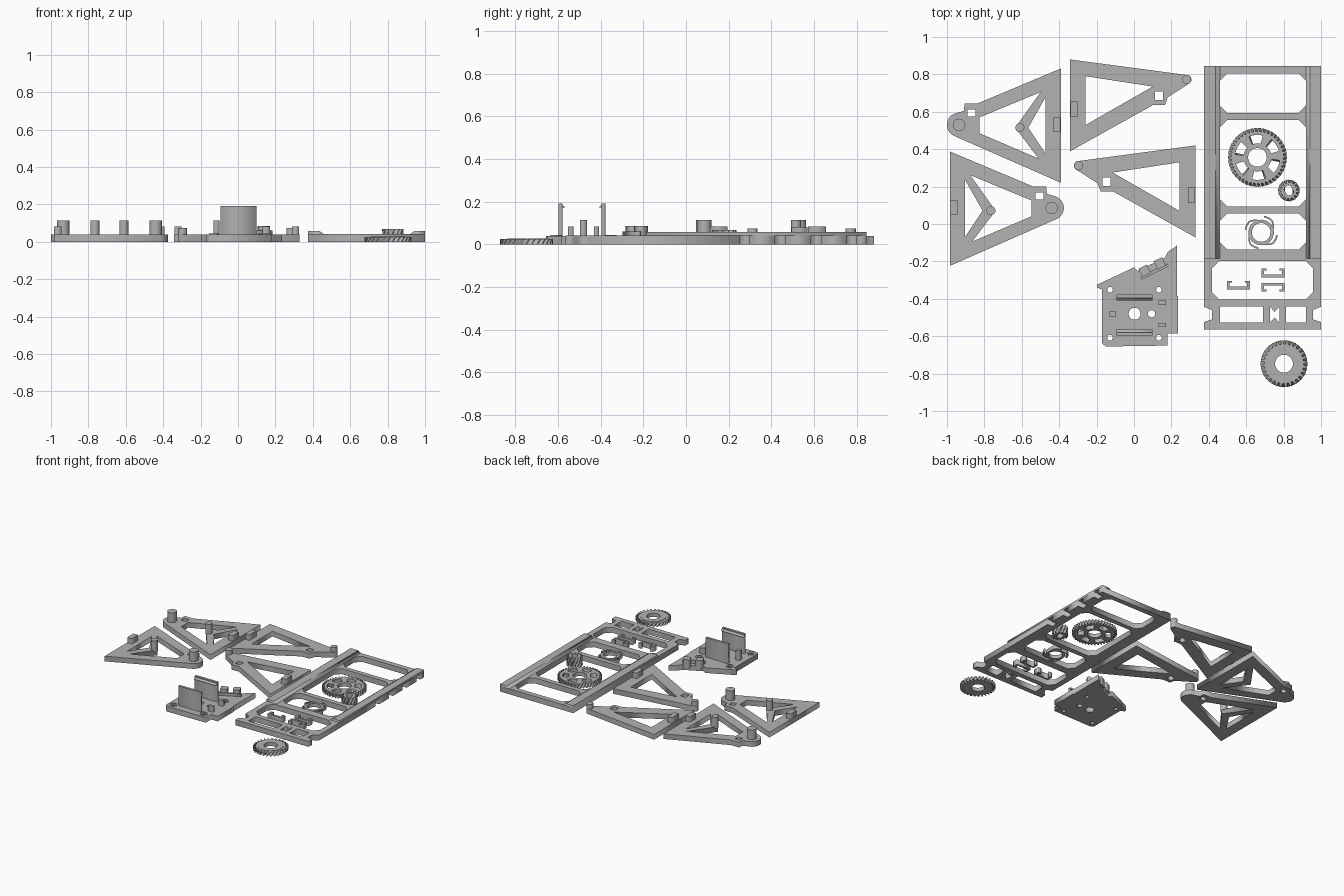
import bpy, math
from math import cos, sin, pi, radians

if "Cube" in bpy.data.objects:
    bpy.data.objects.remove(bpy.data.objects["Cube"])

grey = bpy.data.materials.new("light grey plastic")
grey.diffuse_color = (0.45, 0.45, 0.45, 1)
grey.use_nodes = True
grey.node_tree.nodes["Principled BSDF"].inputs["Base Color"].default_value = grey.diffuse_color


def circle(x, y, r, n=32, start=0.0):
    return [(x + r * cos(start + 2 * pi * i / n), y + r * sin(start + 2 * pi * i / n)) for i in range(n)]


def rect(x0, x1, y0, y1):
    return [(x0, y0), (x1, y0), (x1, y1), (x0, y1)]


def chamfered(x0, x1, y0, y1, c=0.04):
    return [(x0 + c, y0), (x1 - c, y0), (x1, y0 + c), (x1, y1 - c),
            (x1 - c, y1), (x0 + c, y1), (x0, y1 - c), (x0, y0 + c)]


def plate(name, outline, z0, z1, holes=(), warp=None):
    """Extruded flat outline with holes; warp remaps each vertex."""
    cu = bpy.data.curves.new(name, 'CURVE')
    cu.dimensions = '2D'
    cu.fill_mode = 'BOTH'
    cu.extrude = (z1 - z0) / 2
    for loop in [outline, *holes]:
        sp = cu.splines.new('POLY')
        sp.points.add(len(loop) - 1)
        for p, (x, y) in zip(sp.points, loop):
            p.co = (x, y, 0, 1)
        sp.use_cyclic_u = True
    tmp = bpy.data.objects.new(name + "_curve", cu)
    bpy.context.collection.objects.link(tmp)
    dg = bpy.context.evaluated_depsgraph_get()
    me = bpy.data.meshes.new_from_object(tmp.evaluated_get(dg))
    bpy.data.objects.remove(tmp)
    me.materials.clear()
    me.materials.append(grey)
    for v in me.vertices:
        v.co.z += (z0 + z1) / 2
        if warp:
            v.co.x, v.co.y, v.co.z = warp(*v.co)
    ob = bpy.data.objects.new(name, me)
    bpy.context.collection.objects.link(ob)
    return ob


def box(name, x0, x1, y0, y1, z0, z1, warp=None):
    return plate(name, rect(x0, x1, y0, y1), z0, z1, (), warp)


def peg(name, x, y, r, z1):
    ob = plate(name, circle(x, y, r), 0.03, z1)
    bpy.context.view_layer.objects.active = ob
    ob.select_set(True)
    bpy.ops.object.shade_smooth_by_angle(angle=radians(30))
    ob.select_set(False)


# Side brackets with a rounded peg end, and their mirrored copies
for tag, f in (("left", lambda p: p), ("left_mirrored", lambda p: (-1.375 - p[0], p[1] - 0.444))):
    m = lambda pts: [f(p) for p in pts]
    end = [(-0.935 + 0.065 * cos(radians(a)), 0.53 + 0.065 * sin(radians(a))) for a in range(112, 249, 8)]
    out = end + [(-0.39, 0.22), (-0.39, 0.832), (-0.835, 0.645), (-0.905, 0.645), (-0.91, 0.605)]
    holes = [[(-0.826, 0.57), (-0.50, 0.705), (-0.635, 0.515), (-0.51, 0.35), (-0.826, 0.485)],
             [(-0.472, 0.68), (-0.472, 0.375), (-0.565, 0.515)],
             rect(-0.89, -0.848, 0.575, 0.612)]
    plate(tag + "_bracket", m(out), 0, 0.04, [m(h) for h in holes])
    peg(tag + "_large_peg", *f((-0.935, 0.53)), 0.033, 0.115)
    peg(tag + "_small_peg", *f((-0.61, 0.515)), 0.024, 0.115)
    plate(tag + "_catch", m(rect(-0.432, -0.392, 0.495, 0.57)), 0.03, 0.082)

# Plain triangular brackets and their mirrored copies
for tag, f in (("centre", lambda p: p), ("centre_mirrored", lambda p: (-0.014 - p[0], p[1] - 0.46))):
    m = lambda pts: [f(p) for p in pts]
    end = [(0.282 + 0.025 * cos(radians(a)), 0.772 + 0.025 * sin(radians(a))) for a in range(-60, 83, 12)]
    out = end + [(-0.343, 0.88), (-0.343, 0.388), (0.10, 0.635), (0.165, 0.635), (0.18, 0.677)]
    holes = [[(-0.258, 0.79), (0.10, 0.735), (-0.258, 0.53)], rect(0.112, 0.155, 0.663, 0.708)]
    plate(tag + "_bracket", m(out), 0, 0.04, [m(h) for h in holes])
    peg(tag + "_peg", *f((0.282, 0.772)), 0.024, 0.075)
    plate(tag + "_catch", m(rect(-0.34, -0.302, 0.572, 0.655)), 0.03, 0.083)

# Frame with windows, dovetail notches and slots along the right edge
right = [(1.0, -0.565), (1.0, -0.525), (0.957, -0.51), (0.957, -0.46), (1.0, -0.442)]
for y in (0.25, 0.418, 0.585, 0.752):
    right += [(1.0, y), (0.955, y), (0.955, y + 0.047), (1.0, y + 0.047)]
out = [(0.373, -0.565)] + right + [(1.0, 0.845), (0.373, 0.845),
       (0.373, -0.442), (0.416, -0.46), (0.416, -0.51), (0.373, -0.525)]
wins = [chamfered(0.459, 0.92, a, b) for a, b in ((0.594, 0.805), (0.094, 0.557), (-0.137, 0.056))]
wins += [chamfered(0.416, 0.957, -0.404, -0.197),
         rect(0.459, 0.69, -0.527, -0.442), rect(0.812, 0.92, -0.527, -0.442),
         [(0.727, -0.527), (0.752, -0.50), (0.777, -0.527), (0.777, -0.442), (0.752, -0.47), (0.727, -0.442)]]
plate("frame", out, 0, 0.042, wins)

# Raised rails with a sloped inner flank
def rail_slope(x, y, z):
    if z > 0.05:
        x = min(x, 0.437) if x < 0.6 else max(x, 0.942)
    return x, y, z
box("left_rail", 0.373, 0.459, -0.185, 0.845, 0.042, 0.057, rail_slope)
box("right_rail", 0.92, 1.0, -0.185, 0.845, 0.042, 0.057, rail_slope)


def gear(name, x, y, r, depth, teeth, z1, holes, twist):
    pts = []
    for i in range(teeth):
        for k, rr in ((0.0, r - depth), (0.4, r - depth), (0.55, r), (0.85, r)):
            a = 2 * pi * (i + k) / teeth
            pts.append((rr * cos(a), rr * sin(a)))

    def warp(px, py, z):
        a = twist * z / z1
        return x + px * cos(a) - py * sin(a), y + px * sin(a) + py * cos(a), z
    return plate(name, pts, 0, z1, holes, warp)


# Spoked wheel: sector windows around the hub
spokes = []
for i in range(6):
    a0, a1 = radians(60 * i + 12), radians(60 * i + 48)
    arc = [a0 + (a1 - a0) * k / 6 for k in range(7)]
    spokes.append([(0.12 * cos(a), 0.12 * sin(a)) for a in arc] +
                  [(0.075 * cos(a), 0.075 * sin(a)) for a in reversed(arc)])
gear("spoked_gear", 0.66, 0.356, 0.157, 0.018, 42, 0.03, spokes + [circle(0, 0, 0.05)], 0.08)
gear("pinion", 0.828, 0.179, 0.058, 0.016, 14, 0.068, [chamfered(-0.02, 0.02, -0.027, 0.027, 0.01)], 0.5)
gear("loose_gear", 0.802, -0.747, 0.125, 0.02, 28, 0.025, [circle(0, 0, 0.048)], 0.15)
plate("loose_gear_rim", circle(0.802, -0.747, 0.09), 0.024, 0.028, [circle(0.802, -0.747, 0.048)])

# Spring ring with curling arms
cx, cy = 0.68, -0.045
plate("spring_ring", circle(cx, cy, 0.068), 0, 0.028, [circle(cx, cy, 0.05)])
for i in range(4):
    arc = [(pi / 2 * i + radians(80) * k / 10, 0.06 + 0.03 * min(1, k / 6)) for k in range(11)]
    plate("spring_arm", [(cx + r * cos(a), cy + r * sin(a)) for a, r in arc] +
          [(cx + (r - 0.009) * cos(a), cy + (r - 0.009) * sin(a)) for a, r in reversed(arc)], 0, 0.028)

# Small U clips
for x, y, s in ((0.558, -0.33, 1), (0.743, -0.265, 1), (0.743, -0.335, -1)):
    u = [(-0.062, -0.02), (0.062, -0.02), (0.062, 0.026), (0.035, 0.026), (0.035, 0.016), (0.047, 0.016),
         (0.047, -0.005), (-0.047, -0.005), (-0.047, 0.016), (-0.035, 0.016), (-0.035, 0.026), (-0.062, 0.026)]
    plate("clip", [(x + a, y + s * b) for a, b in u], 0, 0.04)

# Motor mount base
bolts = [(x, y) for x in (-0.128, 0.133) for y in (-0.352, -0.608)]
out = [(-0.198, -0.34), (-0.198, -0.325), (0.0, -0.232), (0.02, -0.25), (0.165, -0.18), (0.18, -0.15), (0.23, -0.115),
       (0.23, -0.385), (0.236, -0.385), (0.236, -0.585), (0.18, -0.585), (0.18, -0.65), (-0.15, -0.655),
       (-0.17, -0.64), (-0.17, -0.35)]
plate("mount_base", out, 0, 0.04,
      [circle(x, y, 0.016, 6) for x, y in bolts] + [circle(0.003, -0.48, 0.032), circle(0.094, -0.48, 0.019)])
for x, y in bolts:
    plate("bolt_boss", circle(x, y, 0.027, 16), 0.035, 0.045, [circle(x, y, 0.016, 6)])

# Motor walls with hooked tops, locating post and guides
for y, s in ((-0.588, 1), (-0.387, -1)):
    box("mount_wall", -0.093, 0.098, y - 0.009, y + 0.009, 0.03, 0.192)
    hook = sorted((y, y + s * 0.023))
    box("wall_hook", -0.093, 0.098, *hook, 0.172, 0.192,
        lambda px, py, z, y=y: (px, y if z > 0.18 and abs(py - y) > 0.015 else py, z))
box("locating_post", -0.13, -0.1, -0.497, -0.465, 0.03, 0.115)
for y in (-0.54, -0.42):
    box("guide_block", 0.13, 0.17, y - 0.012, y + 0.012, 0.03, 0.083)

# Slanted catch ridges on the mount
def slant(x, y, z):
    a = radians(26)
    return 0.1 + x * cos(a) - y * sin(a), -0.235 + x * sin(a) + y * cos(a), z
box("mount_ridge", -0.08, 0.08, -0.03, -0.012, 0.03, 0.06, slant)
for x in (-0.045, 0.045):
    box("ridge_catch", x - 0.025, x + 0.025, -0.02, 0.03, 0.02, 0.085, slant)
